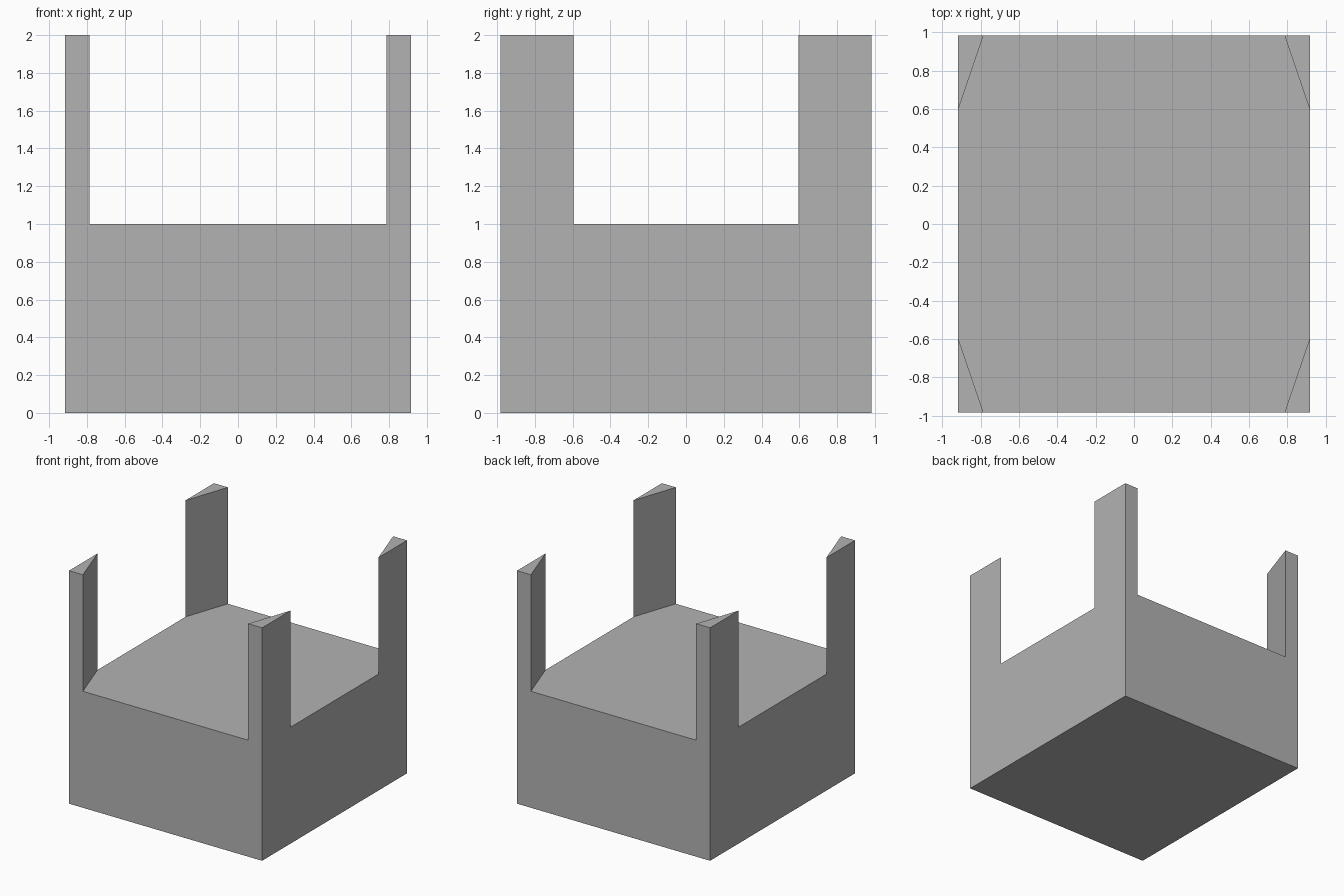
import bpy
import bmesh

cube = bpy.data.objects.get("Cube")
if cube:
    bpy.data.objects.remove(cube, do_unlink=True)

X, Y = 0.917, 0.983          # half width and half depth of the block
IN_X, IN_Y = 0.785, 0.595    # where the corner posts end along each side
DECK, TOP = 1.0, 2.0         # deck height and post height

grey = bpy.data.materials.new("plain grey")
colour = (0.45, 0.45, 0.45, 1.0)
grey.diffuse_color = colour
grey.use_nodes = True
grey.node_tree.nodes["Principled BSDF"].inputs["Base Color"].default_value = colour

bm = bmesh.new()

# Four corners counter-clockwise: each post has a corner and two inner edges
corners = []
for i, (sx, sy) in enumerate([(-1, -1), (1, -1), (1, 1), (-1, 1)]):
    on_x_side = (sx * IN_X, sy * Y)
    on_y_side = (sx * X, sy * IN_Y)
    before, after = (on_y_side, on_x_side) if i % 2 == 0 else (on_x_side, on_y_side)
    corner = (sx * X, sy * Y)
    corners.append({
        "foot": bm.verts.new((*corner, 0)),
        "tip": bm.verts.new((*corner, TOP)),
        "before_low": bm.verts.new((*before, DECK)),
        "before_top": bm.verts.new((*before, TOP)),
        "after_low": bm.verts.new((*after, DECK)),
        "after_top": bm.verts.new((*after, TOP)),
    })

deck = []
for i, c in enumerate(corners):
    n = corners[(i + 1) % 4]
    # Notched outer wall between this corner and the next
    bm.faces.new([c["foot"], n["foot"], n["tip"], n["before_top"],
                  n["before_low"], c["after_low"], c["after_top"], c["tip"]])
    # Post top and slanted inner face
    bm.faces.new([c["before_top"], c["tip"], c["after_top"]])
    bm.faces.new([c["before_low"], c["before_top"], c["after_top"], c["after_low"]])
    deck += [c["before_low"], c["after_low"]]

# Deck and underside
bm.faces.new(deck)
bm.faces.new([c["foot"] for c in reversed(corners)])
bmesh.ops.recalc_face_normals(bm, faces=bm.faces[:])

mesh = bpy.data.meshes.new("block_with_corner_posts")
bm.to_mesh(mesh)
bm.free()
mesh.materials.append(grey)
block = bpy.data.objects.new("block_with_corner_posts", mesh)
bpy.context.collection.objects.link(block)
